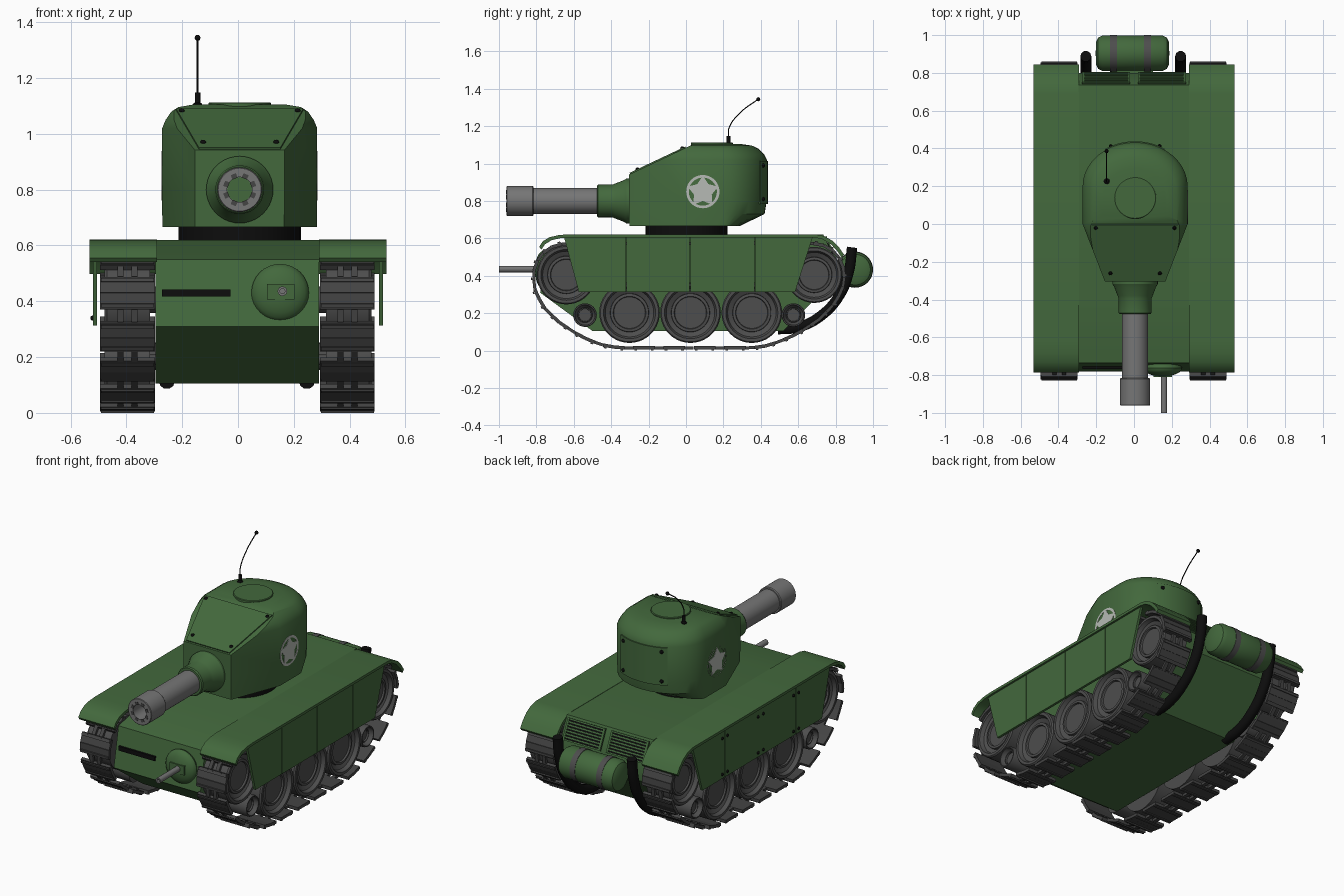
import bpy, bmesh
from math import sin, cos, pi, atan2
from mathutils import Vector, Matrix

if "Cube" in bpy.data.objects:
    bpy.data.objects.remove(bpy.data.objects["Cube"])


def mat(name, r, g, b):
    m = bpy.data.materials.new(name)
    m.diffuse_color = (r, g, b, 1)
    m.use_nodes = True
    m.node_tree.nodes["Principled BSDF"].inputs["Base Color"].default_value = m.diffuse_color
    return m


GREEN = mat("army_green", 0.056, 0.140, 0.046)
TRACK = mat("track_grey", 0.058, 0.058, 0.058)
WHEEL = mat("wheel_grey", 0.075, 0.075, 0.075)
STEEL = mat("gun_grey", 0.18, 0.18, 0.18)
BLACK = mat("black", 0.004, 0.004, 0.004)
WHITE = mat("marking_grey", 0.47, 0.49, 0.46)


def finish(name, bm, m):
    bmesh.ops.recalc_face_normals(bm, faces=bm.faces)
    me = bpy.data.meshes.new(name)
    bm.to_mesh(me)
    bm.free()
    me.materials.append(m)
    o = bpy.data.objects.new(name, me)
    bpy.context.collection.objects.link(o)
    return o


def prism(name, pts, vec, m):
    """Polygon pushed along a vector."""
    bm = bmesh.new()
    f = bm.faces.new([bm.verts.new(p) for p in pts])
    r = bmesh.ops.extrude_face_region(bm, geom=[f])
    bmesh.ops.translate(bm, vec=vec, verts=[v for v in r["geom"] if isinstance(v, bmesh.types.BMVert)])
    return finish(name, bm, m)


def side_prism(name, x0, x1, yz, m):
    return prism(name, [(x0, y, z) for y, z in yz], (x1 - x0, 0, 0), m)


def box(name, x, y, z, m):
    return side_prism(name, x[0], x[1], [(y[0], z[0]), (y[1], z[0]), (y[1], z[1]), (y[0], z[1])], m)


def lathe(name, prof, axis, loc, m, seg=32, caps=True):
    """Revolve (radius, distance) points about an axis."""
    bm = bmesh.new()
    rings = []
    for r, a in prof:
        ring = []
        for i in range(seg):
            u, v = r * cos(2 * pi * i / seg), r * sin(2 * pi * i / seg)
            p = {"x": (a, u, v), "y": (u, a, v), "z": (u, v, a)}[axis]
            ring.append(bm.verts.new(Vector(p) + Vector(loc)))
        rings.append(ring)
    for a, b in zip(rings, rings[1:]):
        for i in range(seg):
            bm.faces.new((a[i], a[i - 1], b[i - 1], b[i]))
    for ring in (rings[0], rings[-1]) if caps else ():
        bm.faces.new(ring)
    bmesh.ops.remove_doubles(bm, verts=bm.verts, dist=1e-5)
    return finish(name, bm, m)


def tube(name, pts, r, m):
    cu = bpy.data.curves.new(name, "CURVE")
    cu.dimensions = "3D"
    cu.bevel_depth, cu.bevel_resolution, cu.use_fill_caps = r, 3, True
    sp = cu.splines.new("BEZIER")
    sp.bezier_points.add(len(pts) - 1)
    for b, p in zip(sp.bezier_points, pts):
        b.co = p
        b.handle_left_type = b.handle_right_type = "AUTO"
    cu.materials.append(m)
    bpy.context.collection.objects.link(bpy.data.objects.new(name, cu))


def bolt(name, p, r=0.011, m=BLACK):
    bm = bmesh.new()
    bmesh.ops.create_uvsphere(bm, u_segments=10, v_segments=6, radius=r, matrix=Matrix.Translation(p))
    finish(name, bm, m)


# hull
side_prism("hull", -0.295, 0.291, [(-0.5, 0.105), (-0.78, 0.31), (-0.735, 0.55), (-0.4, 0.62),
                                   (0.735, 0.62), (0.80, 0.48), (0.795, 0.38), (0.52, 0.105)], GREEN)
box("vision_slit", (-0.273, -0.027), (-0.768, -0.74), (0.417, 0.443), BLACK)

# engine grilles on the rear slope
a, d = Vector((0, 0.738, 0.614)), Vector((0, 0.060, -0.129))
n = Vector((0, 0.129, 0.060)).normalized()
for s in (-1, 1):
    x0, x1 = sorted((s * 0.02, s * 0.275))
    prism("grille_back", [a + Vector((x, 0, 0)) + d * t for x, t in ((x0, .05), (x1, .05), (x1, .95), (x0, .95))],
          n * 0.004, BLACK)
    for i in range(8):
        t = 0.05 + i * 0.121
        prism("grille_slat", [a + Vector((x, 0, 0)) + d * k for x, k in
                              ((x0, t), (x1, t), (x1, t + .055), (x0, t + .055))], n * 0.01, GREEN)
    for x in (x0, x1 - 0.012):
        prism("grille_frame", [a + Vector((q, 0, 0)) + d * k for q, k in
                               ((x, .05), (x + .012, .05), (x + .012, .96), (x, .96))], n * 0.011, GREEN)

# hull machine gun
lathe("gun_ball", [(0.103 * sin(pi * i / 12), -0.045 * cos(pi * i / 12)) for i in range(13)], "y", (0.151, -0.762, 0.431), GREEN)
box("gun_mount", (0.104, 0.202), (-0.81, -0.78), (0.406, 0.462), GREEN)
lathe("small_gun", [(0.017, -0.78), (0.017, -1.0), (0.009, -1.0), (0.009, -0.95)], "y", (0.159, 0, 0.436), STEEL, 16)

# fuel drum with bands
half = [(0, .195), (.06, .193), (.082, .182), (.094, .16)]
lathe("fuel_drum", [(r, -x) for r, x in half] + half[::-1], "x", (-0.008, 0.904, 0.433), GREEN)
for x in (-0.108, 0.072):
    lathe("drum_band", [(0.09, x - .018), (0.097, x - .018), (0.097, x + .018), (0.09, x + .018)], "x", (0, 0.903, 0.433), WHEEL)
box("drum_bracket", (-0.12, 0.1), (0.77, 0.85), (0.41, 0.45), GREEN)

# track path (y, z): two end arcs and a sagging lower run
path = [(-.64 + .176 * cos(t), .405 + .175 * sin(t)) for t in [pi / 2 + i * pi / 16 for i in range(9)]]
path += [(-.806, .32), (-.757, .235), (-.68, .16), (-.57, .088), (-.5, .056), (-.43, .033), (-.35, .022), (.35, .022),
         (.43, .033), (.5, .056), (.6, .1), (.72, .18), (.795, .26), (.837, .335)]
path += [(.685 + .162 * cos(t), .405 + .175 * sin(t)) for t in [i * pi / 16 for i in range(9)]]
path = [Vector(p) for p in path]
segs = list(zip(path, path[1:] + path[:1]))
total = sum((q - p).length for p, q in segs)


def at(s):
    s %= total
    for p, q in segs:
        L = (q - p).length
        if s <= L:
            return p.lerp(q, s / L)
        s -= L
    return path[0]


def track(xc):
    bm = bmesh.new()
    count = round(total / 0.08) // 2
    pitch = total / count
    # link pieces: (x offset, along, outward, x size, length, thickness)
    parts = [(0, -.029, 0, .196, .058, .018), (0, .029, 0, .196, .058, .018),
             (-.025, .08, 0, .022, .048, .016), (.025, .08, 0, .022, .048, .016),
             (0, -.044, .011, .19, .014, .007), (0, .044, .011, .19, .014, .007)]
    for i in range(count):
        for ox, al, out, sx, sl, th in parts:
            mid = (i + .5) * pitch + al
            p, q = at(mid - sl / 2), at(mid + sl / 2)
            c = (p + q) / 2
            ang = atan2(q.y - p.y, q.x - p.x)
            M = (Matrix.Translation((xc, c.x, c.y)) @ Matrix.Rotation(ang, 4, "X")
                 @ Matrix.Translation((ox, 0, -out)) @ Matrix.Diagonal((sx, sl, th, 1)))
            bmesh.ops.create_cube(bm, size=1, matrix=M)
    low = min(v.co.z for v in bm.verts)
    bmesh.ops.translate(bm, vec=(0, 0, -low), verts=bm.verts)
    finish("track", bm, TRACK)


def wheel(name, s, y, z, r):
    prof = [(r, .315), (r, .470), (.96 * r, .478), (.86 * r, .478), (.8 * r, .455), (.64 * r, .442),
            (.63 * r, .456), (.54 * r, .458), (.52 * r, .448), (0, .448)]
    lathe(name, [(q, s * x) for q, x in prof], "x", (0, y, z), WHEEL, 40)
    lathe("axle", [(.3 * r, s * .28), (.3 * r, s * .32)], "x", (0, y, z), WHEEL, 16)


top = [(-.785, .556), (-.765, .585), (-.73, .606), (-.68, .618), (-.62, .622), (.69, .622), (.74, .612),
       (.785, .586), (.82, .55), (.845, .513)]
seams = (-0.32, 0.022, 0.368)
for s in (-1, 1):
    track(s * 0.394 - .002)
    wheel("drive_wheel", s, -0.64, 0.405, 0.158)
    wheel("idler_wheel", s, 0.685, 0.405, 0.15)
    for y in (-0.302, 0.024, 0.352):
        wheel("road_wheel", s, y, 0.203, 0.162)
    for y in (-0.54, 0.574):
        wheel("small_roller", s, y, 0.19, 0.063)
    # fender with curved ends
    under = [(y * 0.985, z - 0.016) for y, z in reversed(top)]
    side_prism("fender", s * 0.29, s * 0.532, top + under, GREEN)
    # side skirt panels
    tops, bots = (-.655,) + seams + (.68,), (-.575,) + seams + (.585,)
    for i in range(4):
        g = 0.002
        side_prism("side_skirt", s * 0.505, s * 0.52, [(tops[i] + g, .61), (bots[i] + g, .313),
                   (bots[i + 1] - g, .313), (tops[i + 1] - g, .61)], GREEN)
    # exhaust pipes
    x = s * 0.251 - .004
    tube("exhaust_pipe", [(x, .888, .552), (x, .87, .42), (x, .82, .295), (x, .72, .185), (x, .6, .125), (x, .49, .114)], 0.029, BLACK)
for y in seams:
    for dy in (-0.025, 0.025):
        for z in (0.34, 0.56):
            bolt("skirt_bolt", (-0.521, y + dy, z), 0.009)

# turret body: stacked outlines, then a sloped cut at the front
TX = 0.006
lathe("turret_ring", [(0.219, 0.61), (0.219, 0.68)], "z", (TX, 0.003, 0), BLACK, 40)


def outline(k, rear):
    pts = [(-.16, -.305), (.16, -.305), (.278, 0)]
    pts += [(.278 * cos(pi * i / 20), .2 + rear * sin(pi * i / 20)) for i in range(21)] + [(-.278, 0)]
    return [(TX + x * k, .1 + (y - .1) * k) for x, y in pts]


bm = bmesh.new()
rings = []
for z, k, rear in ((.667, .995, .09), (.73, 1, .22), (.8, 1, .232), (1.02, 1, .232), (1.05, .955, .232),
                   (1.08, .88, .225), (1.096, .79, .22), (1.105, .6, .22)):
    rings.append([bm.verts.new((x, y, z)) for x, y in outline(k, rear)])
for r0, r1 in zip(rings, rings[1:]):
    for i in range(len(r0)):
        bm.faces.new((r0[i - 1], r0[i], r1[i], r1[i - 1]))
bm.faces.new(rings[0])
bm.faces.new(rings[-1])
base, slope = Vector((0, 0, 1.085)), Vector((0, -0.145, 0.308)).normalized()
bmesh.ops.bisect_plane(bm, geom=bm.verts[:] + bm.edges[:] + bm.faces[:], plane_co=base, plane_no=slope, clear_outer=True)
bmesh.ops.holes_fill(bm, edges=bm.edges[:], sides=0)
finish("turret", bm, GREEN)


def on_slope(x, y):
    return Vector((x + TX, y, 1.085 + y * 0.145 / 0.308))


prism("front_plate", [on_slope(*p) for p in ((-.228, -.001), (.228, -.001), (.146, -.298), (-.146, -.298))], slope * 0.007, GREEN)
for s in (-1, 1):
    bolt("plate_bolt", on_slope(s * .208, -.018) + slope * .005)
    bolt("plate_bolt", on_slope(s * .131, -.258) + slope * .005)

# curved rear hatch
arc = [pi / 2 + (i - 5) * 0.118 for i in range(11)]
curve = [(TX + (.278 + e) * cos(t), .2 + (.232 + e) * sin(t)) for e, ts in ((.006, arc), (-.006, arc[::-1])) for t in ts]
prism("rear_hatch", [(x, y, 0.785) for x, y in curve], (0, 0, 0.23), GREEN)
for t in (arc[1], arc[-2]):
    for z in (0.81, 0.99):
        bolt("hatch_bolt", (TX + .284 * cos(t), .2 + .238 * sin(t), z))

# roof hatch and antenna
lathe("roof_hatch", [(0.112, 1.09), (0.112, 1.11), (0.108, 1.113), (0, 1.113)], "z", (TX, 0.138, 0), GREEN, 40)
lathe("antenna_base", [(0.016, 1.08), (0.016, 1.108), (0.01, 1.112), (0.01, 1.148)], "z", (-0.145, 0.227, 0), BLACK, 16)
tube("antenna", [(-.145, .227, 1.14), (-.145, .23, 1.19), (-.145, .29, 1.272), (-.145, .384, 1.343)], 0.003, BLACK)
bolt("antenna_tip", (-.145, .386, 1.344), 0.011)

# main gun
G = (0.006, 0, 0.8)
lathe("gun_collar", [(.12, -.28), (.12, -.318), (.11, -.335), (.093, -.38), (.087, -.395), (.087, -.47), (.082, -.477), (0, -.477)], "y", G, GREEN, 40)
lathe("gun_barrel", [(.069, -.47), (.069, -.815), (.076, -.815), (.08, -.82), (.08, -.957), (.077, -.96),
                     (.045, -.96), (.045, -.85)], "y", G, STEEL, 40)
lathe("bore_end", [(.0448, -.855), (0, -.855)], "y", G, GREEN, 32)
for i in range(8):
    u = Vector((cos((i + .5) * pi / 4), 0, sin((i + .5) * pi / 4)))
    v = Vector((-u.z, 0, u.x)) * 0.010
    c = Vector(G) + Vector((0, -.957, 0))
    prism("muzzle_notch", [c + u * .043 - v, c + u * .06 - v, c + u * .06 + v, c + u * .043 + v], (0, -.005, 0), TRACK)

# round star marking on both turret sides
for x0, x1 in ((TX + .275, TX + .2795), (TX - .2795, TX - .275)):
    cy, cz = 0.09, 0.85
    star = [(cy + (.086, .05)[i % 2] * sin(i * pi / 5), cz + (.086, .05)[i % 2] * cos(i * pi / 5)) for i in range(10)]
    side_prism("marking_star", x0, x1, star, WHITE)
    lathe("marking_ring", [(.075, x0), (.075, x1), (.089, x1), (.089, x0)], "x", (0, cy, cz), WHITE, 40, caps=False)

# smooth shading with sharp edges kept
for o in bpy.context.scene.objects:
    o.select_set(o.type == "MESH")
    if o.type == "MESH":
        bpy.context.view_layer.objects.active = o
bpy.ops.object.shade_smooth_by_angle()
